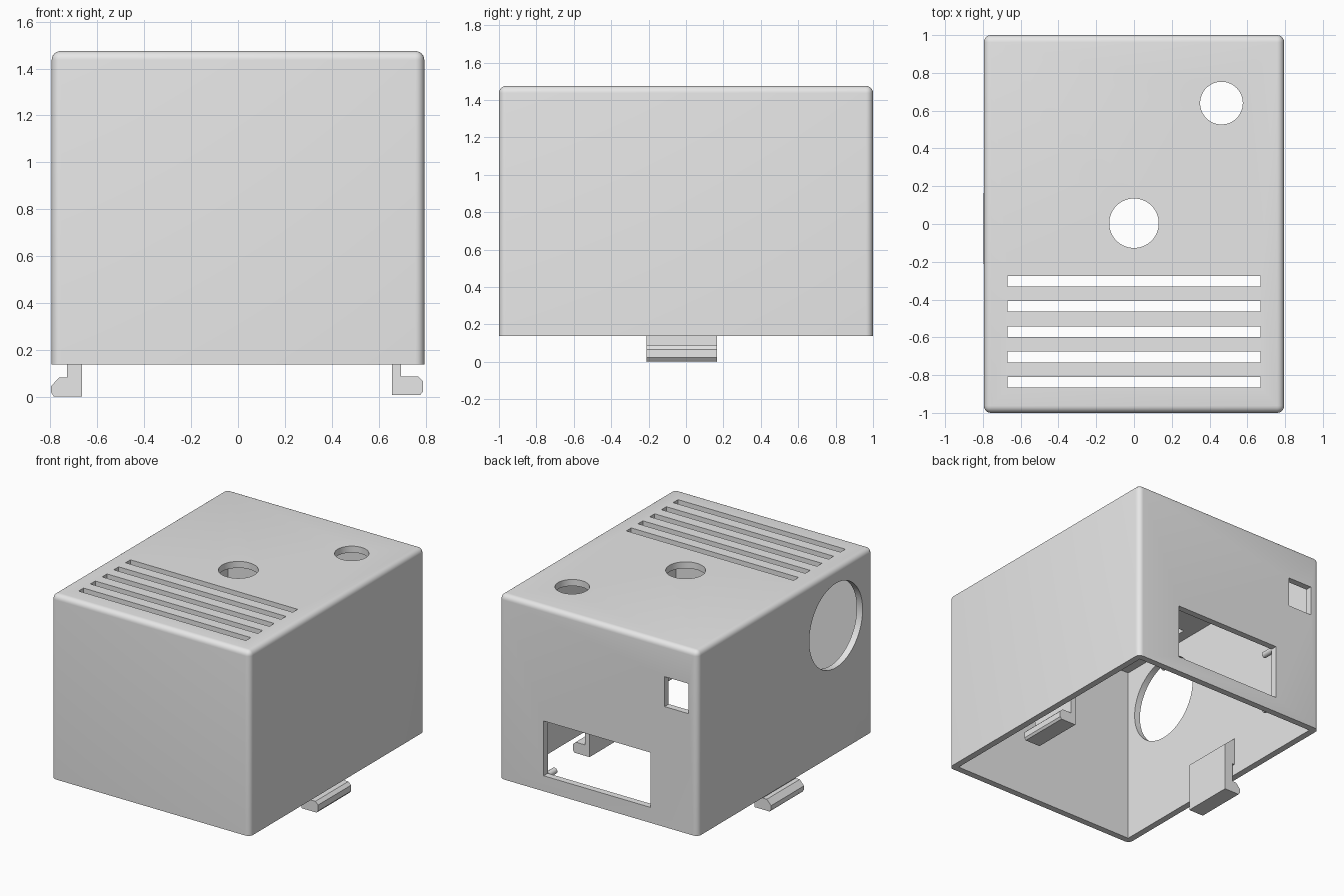
import bpy, bmesh, math
from mathutils import Matrix, Vector

if "Cube" in bpy.data.objects:
    bpy.data.objects.remove(bpy.data.objects["Cube"])

grey = bpy.data.materials.new("light grey")
grey.diffuse_color = (0.8, 0.8, 0.8, 1)
grey.use_nodes = True
grey.node_tree.nodes["Principled BSDF"].inputs["Base Color"].default_value = grey.diffuse_color

HX, HY, Z0, Z1 = 0.795, 1.0, 0.138, 1.475   # outer shell
T, R = 0.047, 0.038                          # wall thickness, edge radius


def make(name, bm):
    bmesh.ops.recalc_face_normals(bm, faces=bm.faces)
    mesh = bpy.data.meshes.new(name)
    bm.to_mesh(mesh)
    bm.free()
    mesh.materials.append(grey)
    obj = bpy.data.objects.new(name, mesh)
    bpy.context.collection.objects.link(obj)
    return obj


def box_bm(x0, x1, y0, y1, z0, z1):
    bm = bmesh.new()
    bmesh.ops.create_cube(bm, size=1)
    for v in bm.verts:
        v.co = Vector(((x0 + x1) / 2 + v.co.x * (x1 - x0),
                       (y0 + y1) / 2 + v.co.y * (y1 - y0),
                       (z0 + z1) / 2 + v.co.z * (z1 - z0)))
    return bm


def cylinder(name, centre, radius, depth, axis, sides=64):
    rot = {"X": Matrix.Rotation(math.pi / 2, 4, "Y"),
           "Y": Matrix.Rotation(math.pi / 2, 4, "X"),
           "Z": Matrix()}[axis]
    bm = bmesh.new()
    bmesh.ops.create_cone(bm, cap_ends=True, segments=sides, radius1=radius,
                          radius2=radius, depth=depth,
                          matrix=Matrix.Translation(centre) @ rot)
    return make(name, bm)


def prism(name, profile, y0, y1):
    """Extrude an (x, z) profile along y."""
    bm = bmesh.new()
    face = bm.faces.new([bm.verts.new((x, y0, z)) for x, z in profile])
    ext = bmesh.ops.extrude_face_region(bm, geom=[face])
    for v in ext["geom"]:
        if isinstance(v, bmesh.types.BMVert):
            v.co.y = y1
    return make(name, bm)


def activate(obj):
    bpy.ops.object.select_all(action="DESELECT")
    obj.select_set(True)
    bpy.context.view_layer.objects.active = obj


def smooth(obj):
    activate(obj)
    bpy.ops.object.shade_smooth_by_angle(angle=math.radians(30))


# Shell: box with rounded upright and top edges, sharp open bottom
bm = box_bm(-HX, HX, -HY, HY, Z0, Z1)
edges = [e for e in bm.edges if max(v.co.z for v in e.verts) > Z0 + 0.1]
bmesh.ops.bevel(bm, geom=edges, offset=R, segments=6, profile=0.5, affect="EDGES")
shell = make("enclosure_shell", bm)

# Cutters: hollow, top vents and holes, back windows, left side port
cutters = [make("hollow_cutter", box_bm(-HX + T, HX - T, -HY + T, HY - T, Z0 - 0.3, Z1 - T))]
for i in range(5):
    y = -0.302 - 0.134 * i
    cutters.append(make("vent_cutter", box_bm(-0.67, 0.67, y - 0.028, y + 0.028, 1.35, 1.6)))
cutters += [
    cylinder("centre_hole_cutter", (0, 0.004, Z1), 0.131, 0.3, "Z"),
    cylinder("corner_hole_cutter", (0.463, 0.64, Z1), 0.113, 0.3, "Z"),
    cylinder("side_port_cutter", (-HX, -0.58, 1.065), 0.305, 0.3, "X", 96),
    make("large_window_cutter", box_bm(-0.415, 0.44, 0.85, 1.15, 0.25, 0.647)),
    make("small_window_cutter", box_bm(-0.722, -0.529, 0.85, 1.15, 1.01, 1.227)),
]
activate(shell)
for c in cutters:
    mod = shell.modifiers.new("cut", "BOOLEAN")
    mod.operation, mod.solver, mod.object = "DIFFERENCE", "EXACT", c
    bpy.ops.object.modifier_apply(modifier=mod.name)
for c in cutters:
    bpy.data.objects.remove(c)
smooth(shell)

# Snap clips: hooked foot, stem and sloped root merging into the side wall
WALL = HX - T + 0.01
prism("left_clip", [(-0.666, 0.35), (-0.666, 0), (-0.785, 0), (-0.797, 0.018),
                    (-0.797, 0.045), (-0.763, 0.083), (-0.73, 0.083),
                    (-0.73, 0.22), (-WALL, 0.22), (-WALL, 0.43)], -0.212, 0.165)
prism("right_clip", [(0.657, 0.35), (0.657, 0.008), (0.778, 0.008), (0.79, 0.023),
                     (0.79, 0.066), (0.768, 0.087), (0.695, 0.087),
                     (0.695, 0.22), (WALL, 0.22), (WALL, 0.43)], -0.212, 0.165)

# Mounting pegs behind the corners of the large window
for x in (-0.437, 0.457):
    for z in (0.225, 0.655):
        smooth(cylinder("mounting_peg", (x, 0.905, z), 0.022, 0.11, "Y", 24))
